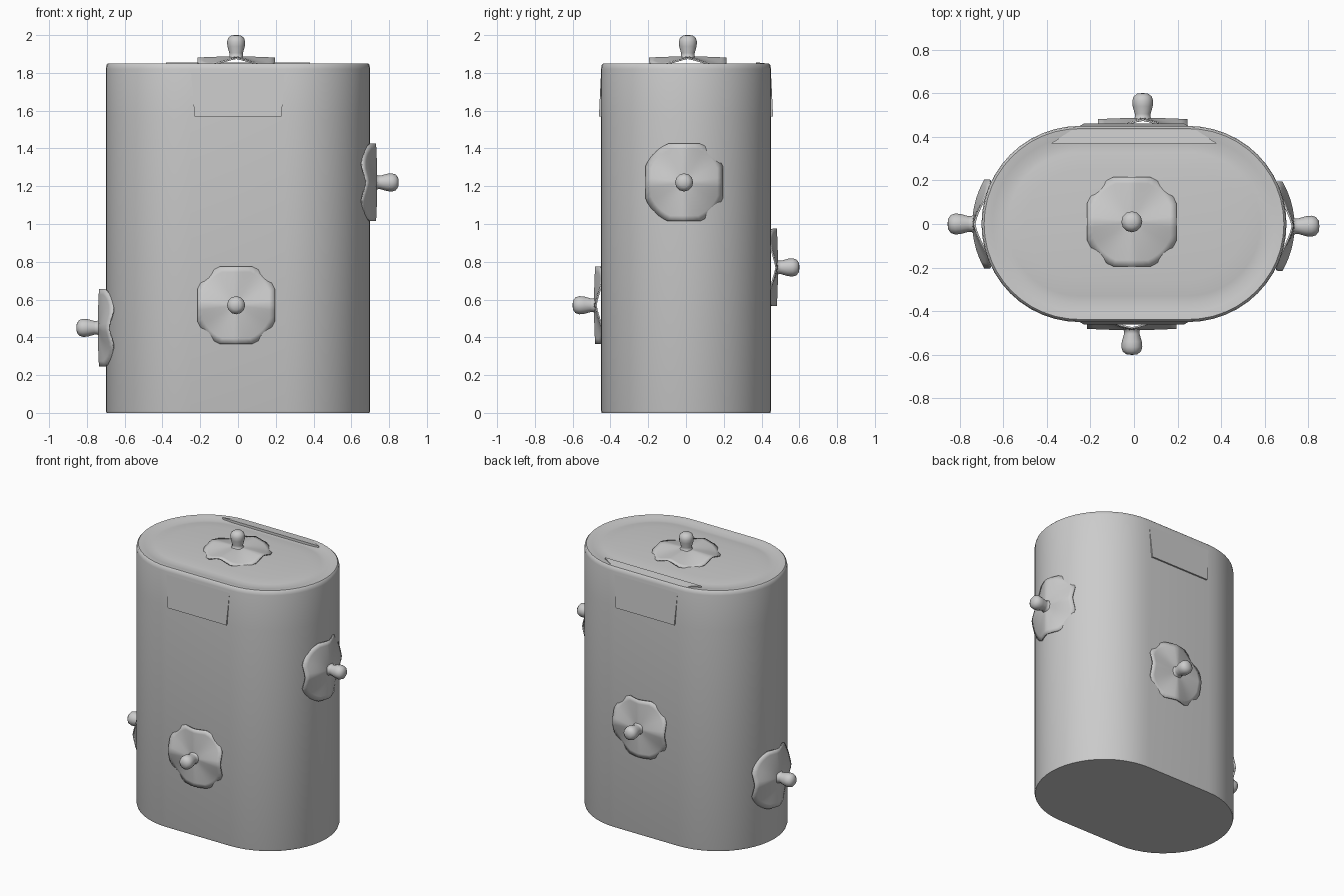
import bpy, bmesh, math
from mathutils import Vector, Matrix

if "Cube" in bpy.data.objects:
    bpy.data.objects.remove(bpy.data.objects["Cube"])

R, HX, TOP = 0.45, 0.25, 1.85      # end radius, half straight length, body height

grey = bpy.data.materials.new("plain_grey")
grey.diffuse_color = (0.6, 0.6, 0.6, 1)
grey.use_nodes = True
grey.node_tree.nodes["Principled BSDF"].inputs["Base Color"].default_value = grey.diffuse_color


def finish(name, bm, angle=35):
    bmesh.ops.recalc_face_normals(bm, faces=bm.faces)
    me = bpy.data.meshes.new(name)
    bm.to_mesh(me)
    bm.free()
    me.materials.append(grey)
    me.shade_smooth()
    me.set_sharp_from_angle(angle=math.radians(angle))
    ob = bpy.data.objects.new(name, me)
    bpy.context.collection.objects.link(ob)
    return ob


def bridge(bm, a, b):
    n = len(a)
    for i in range(n):
        bm.faces.new((a[i], a[(i + 1) % n], b[(i + 1) % n], b[i]))


def oval(bm, inset, z, n=24):
    """One ring of the rounded oblong section."""
    r, ring = R - inset, []
    for side in (0, 1):
        for i in range(n + 1):
            a = -math.pi / 2 + math.pi * (i / n + side)
            cx = HX if side == 0 else -HX
            ring.append(bm.verts.new((cx + r * math.cos(a), r * math.sin(a), z)))
    return ring


# Body: oblong canister with a shallow dished top
bm = bmesh.new()
profile = [(0.004, 0), (0, 0.012), (0, 1.57), (0, 1.82), (0.004, 1.842), (0.012, TOP),
           (0.05, 1.846), (0.085, 1.838), (0.12, 1.843), (0.2, TOP)]
rings = [oval(bm, i, z) for i, z in profile]
for a, b in zip(rings, rings[1:]):
    bridge(bm, a, b)
bm.faces.new(rings[0])
bm.faces.new(rings[-1])
finish("canister_body", bm)


def wedge(name, pts, half_far, half_near):
    """Thin ramp that leaves one crisp step; pts are (y, z), last two on the step."""
    bm = bmesh.new()
    sides = []
    for s in (-1, 1):
        widths = (half_far, half_near, half_near)
        sides.append([bm.verts.new((s * w, y, z)) for w, (y, z) in zip(widths, pts)])
    bridge(bm, sides[0], sides[1])
    bm.faces.new(sides[0])
    bm.faces.new(sides[1])
    finish(name, bm, 30)


# Grip steps under the rim, front and back, and the step on the top
for name, s in (("front_grip_step", -1), ("back_grip_step", 1)):
    wedge(name, [(s * 0.449, 1.82), (s * 0.461, 1.57), (s * 0.44, 1.57)], 0.25, 0.23)
wedge("top_step", [(0.435, 1.849), (0.37, 1.856), (0.37, 1.83)], 0.28, 0.38)


def handle(name, origin, u, v, curved):
    """Four-lobed raised plate with a knob; u, v span the surface."""
    u, v = Vector(u), Vector(v)
    n = u.cross(v)
    m = Matrix((u, v, n)).transposed().to_4x4()
    m.translation = Vector(origin)

    # plate: lobes stand clear of the surface, corners sink into it
    bm = bmesh.new()
    seg, steps, loops = 48, 7, []
    for k in range(1, steps + 1):
        f, ring = k / steps, []
        for i in range(seg):
            a = 2 * math.pi * i / seg
            c, s = math.cos(a), math.sin(a)
            rad = f * min(0.205 / max(abs(c), abs(s)), 0.222)
            t = abs(math.sin(2 * a)) ** 1.4
            h = 0.037 - 0.006 * f * f - 0.036 * t * f ** 1.5
            x, y = rad * c, rad * s
            if curved:
                h -= R - math.sqrt(R * R - x * x)
            ring.append(bm.verts.new((x, y, h)))
        loops.append(ring)
    for a, b in zip(loops, loops[1:]):
        bridge(bm, a, b)
    bm.faces.new(loops[0])
    bm.transform(m)
    plate = finish(name + "_plate", bm, 50)
    mod = plate.modifiers.new("thickness", 'SOLIDIFY')
    mod.thickness = 0.008
    mod.offset = -1

    # knob: narrow neck swelling to a rounded end
    bm = bmesh.new()
    prof = [(0.05, 0.025), (0.036, 0.04), (0.036, 0.055), (0.046, 0.09),
            (0.048, 0.115), (0.042, 0.135), (0.025, 0.148)]
    rs = [[bm.verts.new((r * math.cos(i * math.pi / 6), r * math.sin(i * math.pi / 6), h))
           for i in range(12)] for r, h in prof]
    for a, b in zip(rs, rs[1:]):
        bridge(bm, a, b)
    bm.faces.new(rs[0])
    tip = bm.verts.new((0, 0, 0.151))
    for i in range(12):
        bm.faces.new((rs[-1][i], rs[-1][(i + 1) % 12], tip))
    bm.transform(m)
    finish(name + "_knob", bm, 60)


E = HX + R
handle("top", (-0.01, 0.01, TOP), (1, 0, 0), (0, 1, 0), False)
handle("front", (-0.01, -R, 0.57), (1, 0, 0), (0, 0, 1), False)
handle("back", (0.04, R, 0.77), (-1, 0, 0), (0, 0, 1), False)
handle("right", (E, -0.01, 1.22), (0, 1, 0), (0, 0, 1), True)
handle("left", (-E - 0.005, 0, 0.45), (0, -1, 0), (0, 0, 1), True)
